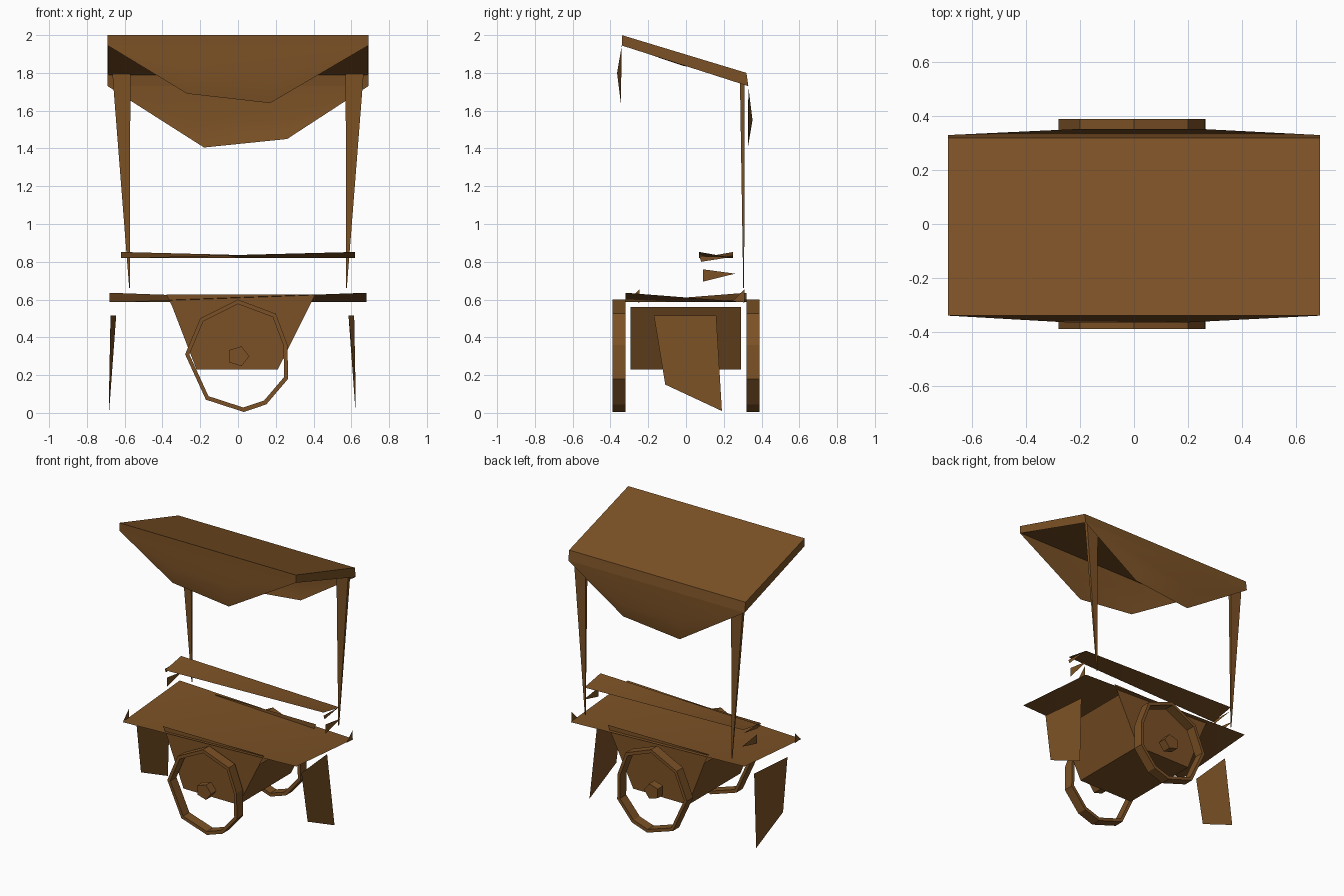
import bpy, bmesh, math

if "Cube" in bpy.data.objects:
    bpy.data.objects.remove(bpy.data.objects["Cube"])

wood = bpy.data.materials.new("brown wood")
wood.diffuse_color = (0.20, 0.083, 0.019, 1)
wood.use_nodes = True
wood.node_tree.nodes["Principled BSDF"].inputs["Base Color"].default_value = wood.diffuse_color


def part(name, verts, faces, smooth=None, fix=True):
    """Make one named object from a few points."""
    me = bpy.data.meshes.new(name)
    me.from_pydata(verts, [], faces)
    bm = bmesh.new()
    bm.from_mesh(me)
    if fix:
        bmesh.ops.recalc_face_normals(bm, faces=bm.faces)
    bm.to_mesh(me)
    bm.free()
    me.materials.append(wood)
    ob = bpy.data.objects.new(name, me)
    bpy.context.collection.objects.link(ob)
    if smooth:
        bpy.context.view_layer.objects.active = ob
        ob.select_set(True)
        bpy.ops.object.shade_smooth_by_angle(angle=math.radians(smooth))
        ob.select_set(False)
    return ob


def loft(name, a, b, smooth=None):
    """Solid between two loops with equal point counts."""
    n = len(a)
    faces = [(i, (i + 1) % n, n + (i + 1) % n, n + i) for i in range(n)]
    faces += [tuple(range(n)), tuple(range(n, 2 * n))]
    return part(name, a + b, faces, smooth)


def warped_board(name, x, y0, y1, low, high):
    """Thin sheet folded along its diagonal, with two low and two high corners."""
    part(name, [(-x, y0, low), (x, y0, high), (x, y1, low), (-x, y1, high)],
         [(0, 1, 2), (0, 2, 3)], 30, fix=False)


# Sloping canopy: top sheet and rim
prof = [(-0.34, 1.945), (-0.34, 2.0), (0.32, 1.80), (0.33, 1.73)]
part("canopy", [(-0.69, y, z) for y, z in prof] + [(0.69, y, z) for y, z in prof],
     [(0, 1, 5, 4), (1, 2, 6, 5), (2, 3, 7, 6), (0, 3, 2, 1), (4, 5, 6, 7)])

# Sagging lining under the canopy
part("canopy_lining",
     [(-0.685, -0.335, 1.945), (0.685, -0.335, 1.945), (0.685, 0.32, 1.79), (-0.685, 0.32, 1.79),
      (0, -0.01, 1.836)],
     [(1, 0, 4), (2, 1, 4), (3, 2, 4), (0, 3, 4)], 60, fix=False)

# Hanging cloth at front and back, bulging outwards
cloth_faces = [(0, 1, 5, 4), (0, 4, 2), (1, 3, 5), (2, 4, 5, 3)]
part("front_valance",
     [(-0.69, -0.34, 1.945), (0.69, -0.34, 1.945),
      (-0.27, -0.345, 1.69), (0.17, -0.345, 1.64),
      (-0.25, -0.365, 1.80), (0.20, -0.365, 1.80)],
     [tuple(f) for f in cloth_faces], 60)
part("back_valance",
     [(-0.69, 0.33, 1.73), (0.69, 0.33, 1.73),
      (-0.18, 0.328, 1.405), (0.26, 0.33, 1.45),
      (-0.22, 0.352, 1.55), (0.26, 0.352, 1.55)],
     [tuple(reversed(f)) for f in cloth_faces], 60)

for s, side in ((-1, "left"), (1, "right")):
    # Tapered canopy pole
    loft(side + "_pole",
         [(s * 0.57, 0.285, 1.795), (s * 0.665, 0.285, 1.795), (s * 0.665, 0.31, 1.795), (s * 0.57, 0.31, 1.795)],
         [(s * 0.572, 0.303, 0.66), (s * 0.576, 0.303, 0.66), (s * 0.576, 0.308, 0.66), (s * 0.572, 0.308, 0.66)])
    # Slanted leg plate
    off = 0 if s > 0 else -0.06
    part(side + "_leg",
         [(s * 0.615 + off, -0.17, 0.515), (s * 0.585 + off, 0.16, 0.515),
          (s * 0.622 + off, 0.19, 0.01), (s * 0.622 + off, -0.11, 0.15)],
         [(0, 1, 2, 3)] if s < 0 else [(3, 2, 1, 0)], fix=False)
    # Shelf bracket slivers
    part(side + "_shelf_bracket",
         [(s * 0.62, 0.09, 0.76), (s * 0.62, 0.09, 0.695), (s * 0.62, 0.26, 0.737),
          (s * 0.62, 0.07, 0.83), (s * 0.62, 0.08, 0.80), (s * 0.62, 0.24, 0.825)],
         [(0, 1, 2), (3, 4, 5)])
    # Sliver at each low table corner
    y = -0.245 if s < 0 else 0.31
    part(side + "_table_corner",
         [(s * 0.68, y, 0.655), (s * 0.68, y - 0.065, 0.59), (s * 0.68, y, 0.585)], [(0, 1, 2)])

# Shelf and table top
warped_board("shelf", 0.62, 0.07, 0.25, 0.82, 0.852)
warped_board("table_top", 0.68, -0.32, 0.32, 0.586, 0.636)

# Tapered body under the table, open on top, ends taller than the sides
ends = []
for y in (-0.295, 0.29):
    ends += [(-0.22, y, 0.23), (0.21, y, 0.23), (0.375, y, 0.56),
             (0.41, y, 0.628), (-0.38, y, 0.628), (-0.347, y, 0.56)]
part("body", ends, [(0, 1, 2, 3, 4, 5), (6, 7, 8, 9, 10, 11),
                    (0, 1, 7, 6), (1, 2, 8, 7), (0, 5, 11, 6)])

# Uneven wheel rims
rim = [(-0.28, 0.31), (-0.2, 0.5), (0, 0.6), (0.2, 0.525), (0.262, 0.36),
       (0.265, 0.18), (0.15, 0.045), (0.03, 0.005), (-0.17, 0.07)]


def ring(y, f):
    return [(x * f, y, 0.3 + (z - 0.3) * f) for x, z in rim]


for s, side in ((-1, "front"), (1, "back")):
    n = len(rim)
    loops = [ring(s * 0.39, 1), ring(s * 0.32, 1), ring(s * 0.32, 0.92), ring(s * 0.39, 0.92)]
    faces = [(k * n + i, k * n + (i + 1) % n, (k + 1) % 4 * n + (i + 1) % n, (k + 1) % 4 * n + i)
             for k in range(4) for i in range(n)]
    part(side + "_wheel", sum(loops, []), faces)
    # Small hub
    hub = [[(0.06 * math.cos(math.tau * i / 5), s * y, 0.3 + 0.055 * math.sin(math.tau * i / 5))
            for i in range(5)] for y in (0.385, 0.325)]
    loft(side + "_hub", hub[0], hub[1])
